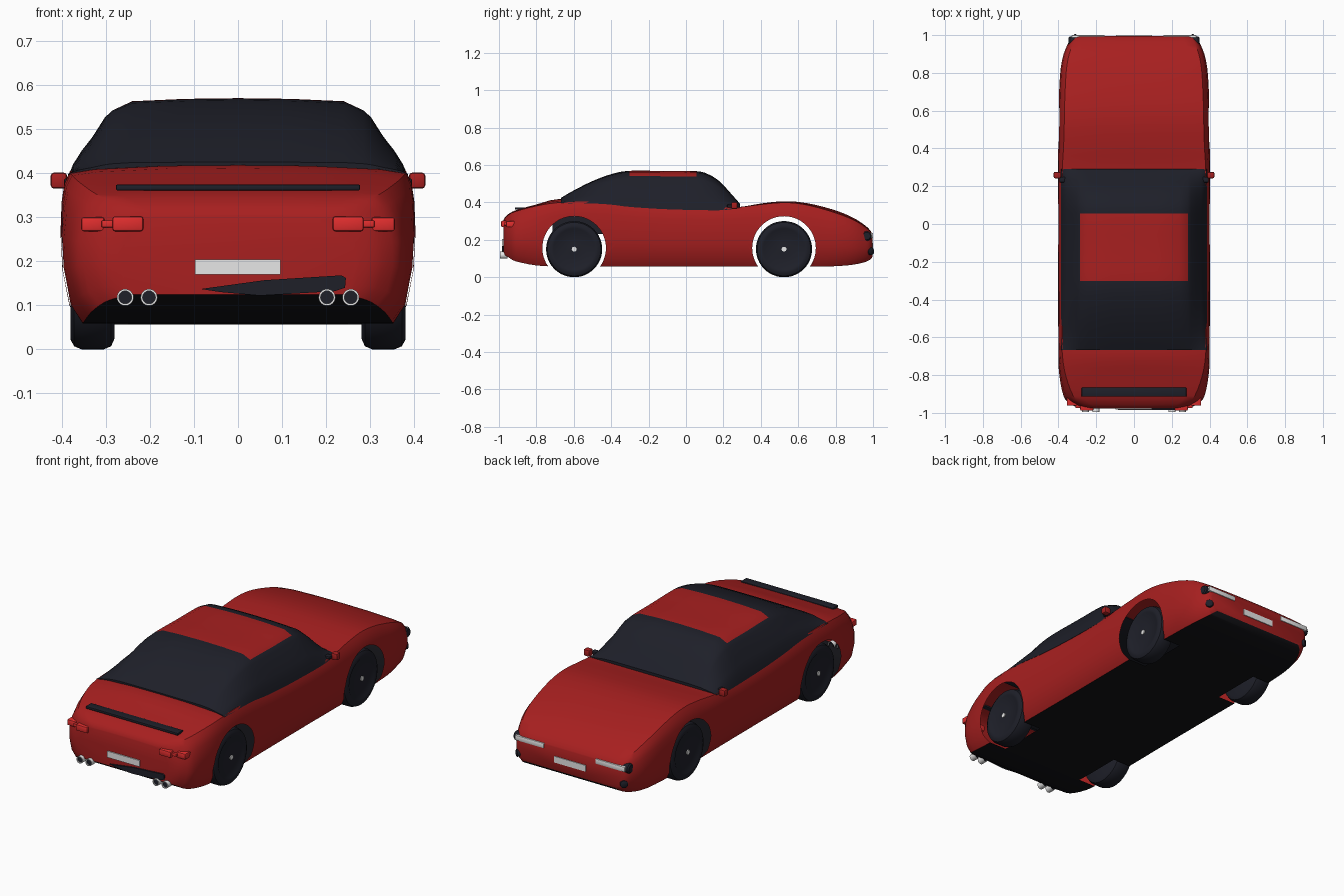
import bpy, bmesh, math
from mathutils import Matrix, Vector

cube = bpy.data.objects.get("Cube")
if cube:
    bpy.data.objects.remove(cube, do_unlink=True)


def material(name, r, g, b):
    m = bpy.data.materials.new(name)
    m.use_nodes = True
    m.diffuse_color = (r, g, b, 1)
    node = next(n for n in m.node_tree.nodes if n.type == 'BSDF_PRINCIPLED')
    node.inputs["Base Color"].default_value = (r, g, b, 1)
    node.inputs["Roughness"].default_value = 0.5
    return m


RED = material("body_red", 0.39, 0.014, 0.014)
DARK = material("dark_grey", 0.013, 0.014, 0.022)
FLOOR = material("underside_black", 0.006, 0.006, 0.008)
LAMP = material("lamp_red", 0.75, 0.027, 0.027)
SILVER = material("silver", 0.8, 0.8, 0.8)


def make(name, bm, mats, angle=35):
    bmesh.ops.recalc_face_normals(bm, faces=bm.faces[:])
    me = bpy.data.meshes.new(name)
    bm.to_mesh(me)
    bm.free()
    for m in mats:
        me.materials.append(m)
    ob = bpy.data.objects.new(name, me)
    bpy.context.collection.objects.link(ob)
    smooth(ob, angle)
    return ob


def smooth(ob, angle):
    bpy.ops.object.select_all(action='DESELECT')
    ob.select_set(True)
    bpy.context.view_layer.objects.active = ob
    bpy.ops.object.shade_smooth_by_angle(angle=math.radians(angle))


def box(name, lo, hi, mat, bevel=0.0):
    lo, hi = Vector(lo), Vector(hi)
    bm = bmesh.new()
    bmesh.ops.create_cube(bm, size=1)
    for v in bm.verts:
        v.co = Vector([c * abs(s) for c, s in zip(v.co, hi - lo)]) + (lo + hi) / 2
    if bevel:
        bmesh.ops.bevel(bm, geom=bm.edges[:], offset=bevel, segments=2,
                        profile=0.5, affect='EDGES')
    return make(name, bm, [mat])


def lathe(name, profile, centre, axis, mat, steps=48):
    """Turn (distance along axis, radius) points about an axis."""
    rot = Vector((0, 0, 1)).rotation_difference(Vector(axis)).to_matrix().to_4x4()
    bm = bmesh.new()
    vs = [bm.verts.new((r, 0, d)) for d, r in profile]
    es = [bm.edges.new(p) for p in zip(vs, vs[1:])]
    bmesh.ops.spin(bm, geom=vs + es, cent=(0, 0, 0), axis=(0, 0, 1),
                   angle=2 * math.pi, steps=steps)
    bmesh.ops.remove_doubles(bm, verts=bm.verts[:], dist=1e-5)
    bm.transform(Matrix.Translation(centre) @ rot)
    return make(name, bm, [mat])


def refine(rows, n=3):
    """Pass a smooth curve through the rows of stations."""
    out = []
    for i in range(len(rows) - 1):
        quad = [rows[max(0, min(len(rows) - 1, i + k))] for k in (-1, 0, 1, 2)]
        for j in range(n):
            t = j / n
            out.append([b + 0.5 * t * (c - a + t * (2 * a - 5 * b + 4 * c - d
                        + t * (3 * (b - c) + d - a))) for a, b, c, d in zip(*quad)])
    return out + [list(rows[-1])]


def loft(rings, paint):
    """Skin mirrored half sections (y, [(x, z)...]) that run floor to top."""
    bm = bmesh.new()
    loops = []
    for y, half in rings:
        pts = half + [(-x, z) for x, z in reversed(half) if x > 0]
        loops.append([bm.verts.new((x, y, z)) for x, z in pts])
    for a, b in zip(loops, loops[1:]):
        for i in range(len(a)):
            j = (i + 1) % len(a)
            f = bm.faces.new((a[i], a[j], b[j], b[i]))
            f.material_index = paint(f.calc_center_median(), i, len(a))
    bm.faces.new(loops[0])
    bm.faces.new(loops[-1])
    return bm


# Body stations: y, half width, bottom, shoulder height, centre height, shoulder tuck
stations = [
    (-.977, .27, .124, .298, .303, .2), (-.969, .308, .118, .314, .319, .18),
    (-.95, .344, .107, .332, .337, .15), (-.91, .378, .085, .352, .358, .1),
    (-.8, .397, .063, .381, .389, .035), (-.68, .402, .057, .399, .418, 0),
    (-.5, .403, .057, .404, .406, 0), (-.3, .402, .057, .386, .386, 0),
    (-.1, .401, .057, .373, .373, 0), (.1, .401, .057, .369, .369, 0),
    (.28, .402, .057, .375, .375, 0), (.4, .403, .057, .389, .394, .02),
    (.52, .403, .057, .399, .406, .03), (.62, .401, .057, .391, .4, .03),
    (.72, .397, .057, .368, .38, .03), (.82, .39, .06, .337, .35, .03),
    (.9, .374, .068, .304, .315, .03), (.96, .348, .082, .267, .275, .03),
    (.985, .33, .095, .245, .25, .03), (.996, .31, .108, .228, .232, .03)]
SIDE = [(.88, 0), (.95, .13), (.99, .38), (1, .6), (.993, .8), (.977, .92), (.945, 1)]


def body_section(s):
    y, w, zb, zs, zc, tuck = s
    half = [(0, zb)] + [(w * x * (1 - tuck * t ** 4), zb + (zs - zb) * t) for x, t in SIDE]
    half += [(w * x * (1 - tuck), zs + (zc - zs) * t) for x, t in ((.8, .5), (.4, .92), (0, 1))]
    return y, half


body = make("body", loft([body_section(s) for s in refine(stations)],
            lambda c, i, n: 1 if i in (0, n - 1) else 0), [RED, FLOOR])

# Wheel arches: open holes through the side panels
REAR_Y, FRONT_Y, ARCH, ARCH_Z, INNER = -.598, .524, .17, .156, .25
for y in (REAR_Y, FRONT_Y):
    for s in (1, -1):
        cutter = lathe("arch_cutter", [(0, 0), (0, ARCH), (.4, ARCH), (.4, 0)],
                       (s * INNER, y, ARCH_Z), (s, 0, 0), RED, 64)
        cutter.hide_render = True
        mod = body.modifiers.new("arch", 'BOOLEAN')
        mod.operation, mod.solver, mod.object = 'DIFFERENCE', 'EXACT', cutter
        bpy.ops.object.select_all(action='DESELECT')
        bpy.context.view_layer.objects.active = body
        body.select_set(True)
        bpy.ops.object.modifier_apply(modifier=mod.name)
        bpy.data.objects.remove(cutter, do_unlink=True)


def is_arch_lining(f):
    for y in (REAR_Y, FRONT_Y):
        on_wall = all(abs(math.hypot(v.co.y - y, v.co.z - ARCH_Z) - ARCH) < .001
                      for v in f.verts)
        on_cap = all(abs(abs(v.co.x) - INNER) < 1e-4 for v in f.verts)
        if on_wall or on_cap:
            return True
    return False


bm = bmesh.new()
bm.from_mesh(body.data)
bmesh.ops.delete(bm, geom=[f for f in bm.faces if is_arch_lining(f)], context='FACES')
bm.to_mesh(body.data)
bm.free()
smooth(body, 35)

# Cabin stations: y, base height, roof height
cabin = [(-.667, .398, .425), (-.6, .394, .464), (-.5, .394, .514),
         (-.4, .388, .551), (-.302, .376, .569), (-.12, .364, .568), (.055, .359, .567),
         (.12, .358, .55), (.18, .358, .512), (.24, .363, .448), (.29, .372, .391)]
GLASS = [(.386, 0), (.374, .2), (.355, .38), (.329, .56), (.302, .78),
         (.285, .86), (.24, .965), (.12, .992), (0, 1)]
rings = [(y, [(0, b)] + [(x, b + (h - b) * t) for x, t in GLASS])
         for y, b, h in refine(cabin)]
make("cabin", loft(rings, lambda c, i, n: int(-.302 < c.y < .055 and abs(c.x) < .285
                                              and c.z > .5)), [DARK, RED], 40)
box("rear_inner_panel", (-.3, -.715, .232), (.3, -.442, .325), DARK)

# Wheels and mirrored fittings
tyre = [(0, 0), (0, .125), (.008, .143), (.025, .15), (.075, .15), (.092, .143),
        (.1, .128), (.1, .112), (.096, .106), (.096, .03), (.098, 0)]
for s, side in ((1, "left"), (-1, "right")):
    for y, end in ((REAR_Y, "rear"), (FRONT_Y, "front")):
        lathe(f"{end}_wheel_{side}", tyre, (s * .28, y, .15), (s, 0, 0), DARK)
        lathe(f"{end}_hub_cap_{side}", [(0, .013), (.012, .013), (.012, 0)],
              (s * .37, y, .15), (s, 0, 0), SILVER, 16)
    box(f"mirror_{side}", (s * .388, .242, .365), (s * .425, .276, .401), RED, .007)
    box(f"mirror_arm_{side}", (s * .365, .22, .372), (s * .395, .25, .388), DARK, .004)
    box(f"tail_lamp_inner_{side}", (s * .215, -.988, .268), (s * .285, -.945, .302), LAMP, .006)
    box(f"tail_lamp_outer_{side}", (s * .303, -.962, .268), (s * .356, -.905, .3), LAMP, .006)
    box(f"tail_lamp_link_{side}", (s * .278, -.974, .277), (s * .31, -.935, .293), LAMP, .003)
    box(f"headlamp_{side}", (s * .155, .968, .209), (s * .33, 1.0, .236), SILVER, .003)
    lathe(f"corner_lamp_{side}", [(0, .026), (.04, .026), (.047, .02), (.047, 0)],
          (s * .3, .966, .22), (s, 0, 0), DARK, 20)
    lathe(f"fog_lamp_{side}", [(0, .02), (.034, .02), (.038, .014), (.038, 0)],
          (s * .299, .968, .138), (s * .7, .7, 0), DARK, 20)
    # Twin exhaust pipes
    for x in (.202, .256):
        lathe(f"exhaust_pipe_{side}", [(0, .019), (.04, .019), (.04, .0145), (.03, .0145)],
              (s * x, -.955, .118), (0, -1, 0), SILVER, 24)
        lathe(f"exhaust_core_{side}", [(0, .0148), (.034, .0148), (.034, 0)],
              (s * x, -.955, .118), (0, -1, 0), DARK, 24)

# Number plates, spoiler and rear bumper wedge
box("rear_plate", (-.098, -.983, .17), (.096, -.974, .204), SILVER)
box("front_plate", (-.095, .994, .15), (.095, 1.0, .184), SILVER)
box("rear_spoiler", (-.277, -.914, .361), (.277, -.866, .374), DARK, .003)

bm = bmesh.new()
outline = [(-.085, .137), (.06, .157), (.235, .168), (.245, .162), (.243, .14),
           (.22, .132), (.05, .122), (-.04, .13)]
face = bm.faces.new([bm.verts.new((x, -.985, z)) for x, z in outline])
move = bmesh.ops.extrude_face_region(bm, geom=[face])
for v in move["geom"]:
    if isinstance(v, bmesh.types.BMVert):
        v.co.y += .03
make("rear_bumper_wedge", bm, [DARK])
